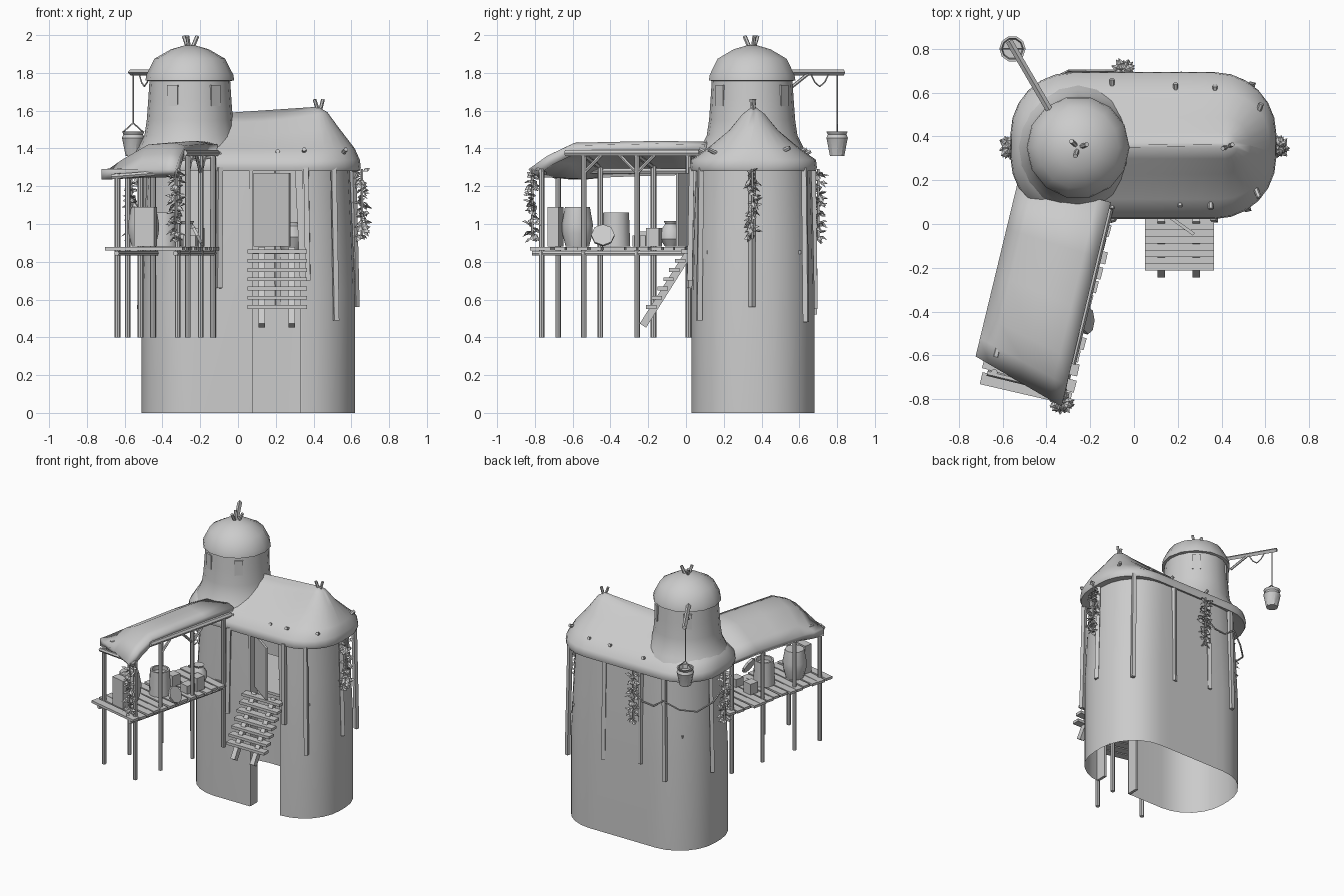
import bpy, math, random
from mathutils import Vector, Matrix

if "Cube" in bpy.data.objects:
    bpy.data.objects.remove(bpy.data.objects["Cube"])

random.seed(4)
pi = math.pi

def mesh(name, verts, faces, smooth=None):
    m = bpy.data.meshes.new(name)
    m.from_pydata([tuple(v) for v in verts], [], faces)
    o = bpy.data.objects.new(name, m)
    bpy.context.collection.objects.link(o)
    if smooth:
        m.shade_smooth()
        m.set_sharp_from_angle(angle=math.radians(smooth))
    return o

def loft(name, rings, closed=True, caps=(False, False), smooth=35):
    n = len(rings[0])
    faces = []
    for k in range(len(rings) - 1):
        for i in range(n if closed else n - 1):
            j = (i + 1) % n
            faces.append((k*n + i, k*n + j, (k+1)*n + j, (k+1)*n + i))
    if caps[0]:
        faces.append(tuple(reversed(range(n))))
    if caps[1]:
        faces.append(tuple(range((len(rings) - 1)*n, len(rings)*n)))
    return mesh(name, [p for r in rings for p in r], faces, smooth)

def lathe(name, c, prof, n=14, smooth=35, rot=None):
    rings = []
    for r, z in prof:
        ring = [Vector((r*math.cos(2*pi*i/n), r*math.sin(2*pi*i/n), z)) for i in range(n)]
        rings.append([Vector(c) + (rot @ v if rot else v) for v in ring])
    return loft(name, rings, caps=(True, True), smooth=smooth)

def rod(name, a, b, r=.013, n=8):
    a, b = Vector(a), Vector(b)
    q = (b - a).to_track_quat('Z', 'Y').to_matrix()
    return lathe(name, a, [(r, 0), (r, (b - a).length)], n, rot=q)

def box(name, c, s, rz=0, rx=0):
    R = Matrix.Rotation(rz, 3, 'Z') @ Matrix.Rotation(rx, 3, 'X')
    v = [Vector(c) + R @ Vector((x*s[0]/2, y*s[1]/2, z*s[2]/2))
         for z in (-1, 1) for x, y in ((-1, -1), (1, -1), (1, 1), (-1, 1))]
    f = [(3, 2, 1, 0), (4, 5, 6, 7)] + [(i, (i+1) % 4, (i+1) % 4 + 4, i + 4) for i in range(4)]
    return mesh(name, v, f)

def outline(cx, cy, hx, hy, r, seg=6, div=8):
    """Rounded rectangle, counter-clockwise, starting at the front right corner."""
    r = min(r, hy)
    pts = []
    for q, (sx, sy) in enumerate(((1, -1), (1, 1), (-1, 1), (-1, -1))):
        for i in range(seg + 1):
            a = -pi/2 + q*pi/2 + i/seg*pi/2
            pts.append((cx + sx*(hx - r) + r*math.cos(a), cy + sy*(hy - r) + r*math.sin(a)))
        if q in (1, 3):
            x0, x1 = cx + sx*(hx - r), cx - sx*(hx - r)
            pts += [(x0 + (x1 - x0)*i/div, cy + sy*hy) for i in range(1, div)]
    return pts

# hut wall, open along the doorway slot from the ground to the eaves
rings = []
for z, hx, hy in ((0, .565, .325), (.65, .565, .325), (1.0, .55, .318), (1.31, .535, .308)):
    o = outline(.055, .355, hx, hy, .29)[:-7]
    y = .355 - hy
    rings.append([(x, y, z) for x, y in [(.34, y)] + o + [(.08, y)]])
loft("hut_wall", rings, closed=False)
for x in (.07, .35):
    box("door_jamb", (x, .075, .64), (.02, .08, 1.28))
box("room_floor", (.06, .36, .85), (.92, .5, .02))
box("door", (.18, .02, 1.075), (.23, .015, .39), rz=-.62)

# thatched hut roof with a sagging ridge
rings = []
for z, hx, hy, r in ((1.29, .53, .30, .28), (1.28, .60, .33, .28), (1.30, .607, .335, .28), (1.34, .602, .33, .28),
                     (1.40, .575, .245, .22), (1.475, .49, .13, .13), (1.54, .43, .06, .06), (1.57, .38, .012, .012)):
    k = max(0, (z - 1.40)/.17)
    rings.append([(x, y, z + k*.05*(max(0, x)/.42)**2) for x, y in outline(.043, .358, hx, hy, r)])
loft("hut_roof", rings, caps=(True, True), smooth=50)
for dx in (-.025, .02):
    rod("ridge_stick", (.43, .355, 1.58), (.43 + dx, .355 + dx*.4, 1.66), .01, 6)

# pegs through the thatch
for x, y, z in ((-.1, .63, 1.37), (.19, .61, 1.38), (.37, .6, 1.38), (.57, .52, 1.39), (.56, .15, 1.38),
                (.35, .1, 1.38), (.21, .11, 1.37), (-.1, .1, 1.36)):
    s = Vector((.4 if x > .5 else 0, 1 if y > .35 else -1, .5)).normalized()
    p = Vector((x, y, z))
    rod("roof_peg", p - s*.03, p + s*.035, .012, 6)

# wall battens
for x, y, z in ((.37, .02, .7), (.52, .07, .49), (.625, .35, .56), (.54, .635, .48),
                (.21, .68, .55), (-.1, .68, .6), (-.3, .68, .52), (-.515, .42, .55), (-.1, .02, .66)):
    q = Vector(((x - .055)*.97 + .055, (y - .355)*.97 + .355, 1.3))
    rod("wall_batten", (x, y, z), q, .019, 4)

# round tower with domed cap
T = (-.255, .35, 0)
lathe("tower", T, [(.30, 1.34), (.265, 1.42), (.24, 1.47), (.228, 1.55), (.22, 1.66), (.213, 1.77)], 20)
lathe("tower_cap", T, [(.20, 1.755), (.235, 1.76), (.23, 1.79), (.187, 1.875), (.1, 1.925), (.03, 1.945)], 14, 45)
for a in (.3, 2.4, 4.4):
    d = Vector((math.cos(a), math.sin(a), 0))
    rod("cap_stick", Vector((T[0], T[1], 1.92)) + d*.008, Vector((T[0], T[1], 1.995)) + d*.042, .011, 6)
for a in (-2.0, 2.2, -.9, .9):
    d = Vector((math.cos(a), math.sin(a), 0))
    c = Vector((T[0], T[1], 1.68)) + d*.216
    box("tower_window", c, (.06, .012, .11), rz=a + pi/2)

# hoist beam, brace, rope and bucket
a, b = Vector((-.38, .51, 1.803)), Vector((-.57, .835, 1.803))
u = (b - a).normalized()
rod("hoist_beam", a, b, .016, 4)
rod("hoist_brace", a + u*.04 - Vector((0, 0, .09)), a + u*.17, .009, 6)
hang = [a + u*t - Vector((0, 0, .075*math.sin(pi*(t - .17)/.12))) for t in (.17, .2, .23, .26, .29)]
for p, q in zip(hang, hang[1:]):
    rod("hoist_loop", p, q, .004, 5)
B = Vector((-.555, .80, 0))
rod("hoist_rope", B + Vector((0, 0, 1.53)), B + Vector((0, 0, 1.8)), .004, 6)
lathe("bucket", B, [(.04, 1.36), (.058, 1.45), (.06, 1.455), (.052, 1.475), (.06, 1.49), (.05, 1.49), (.045, 1.46)], 10)
for s in (-1, 1):
    rod("bucket_handle", B + Vector((s*.055, 0, 1.485)), B + Vector((0, 0, 1.535)), .004, 5)

# stair
for i in range(7):
    t = i/6
    box("stair_tread", (.207, -.185 + .185*t, .56 + .295*t), (.315, .055, .02))
for x in (.125, .285):
    box("stair_stringer", (x, -.10, .665), (.035, .48, .04), rx=math.atan2(.38, .24))

# porch frame: s runs outward from the hut, p runs across
O, D, P = Vector((-.28, .08, 0)), Vector((-.235, -.972, 0)), Vector((.972, -.235, 0))
ang = math.atan2(P.y, P.x)
def at(s, p, z):
    return O + D*s + P*p + Vector((0, 0, z))

for i in range(14):
    s = .0 + .066*i
    w = .41 + random.uniform(-.02, .03)
    box("deck_plank", at(s, -.012, .868), (w, .056, .018), rz=ang + random.uniform(-.03, .03))
for p in (-.16, .16):
    rod("deck_beam", at(-.02, p, .845), at(.88, p, .845), .014, 6)
for s in (.03, .31, .60, .83):
    low = .05 if s > .8 else 0
    rod("porch_post", at(s, .16, .4), at(s, .16, 1.39 - 2*low), .015)
    rod("porch_post", at(s - .01, -.17, .4), at(s - .01, -.17, 1.32 - low), .015)
    rod("roof_crossbeam", at(s, -.2, 1.30 - low), at(s, .17, 1.365 - 1.7*low), .014, 6)
rod("roof_beam", at(-.03, .165, 1.375), at(.70, .165, 1.375), .018, 6)
rod("roof_beam", at(-.03, -.18, 1.28), at(.75, -.18, 1.28), .016, 6)
for s, e in ((.31, -1), (.31, 1), (.60, -1)):
    rod("post_brace", at(s, .16, 1.27), at(s + e*.1, .16, 1.37), .010, 6)

# porch roof, drooping toward its outer end
S = (-.06, .2, .45, .68, .8, .9)
drop = (0, -.005, 0, .005, .06, .15)
prof = ((-.27, 1.30), (-.2, 1.345), (-.05, 1.425), (.1, 1.435), (.165, 1.42))
V = [at(s - (.165 - p)*.3*max(0, s)/.9, p, max(z - d, 1.29)) for s, d in zip(S, drop) for p, z in prof]
n = len(prof)
F = [(i*n + j, (i+1)*n + j, (i+1)*n + j + 1, i*n + j + 1) for i in range(len(S) - 1) for j in range(n - 1)]
roof = mesh("porch_roof", V, F, 50)
m = roof.modifiers.new("thickness", 'SOLIDIFY')
m.thickness, m.offset = .055, -1

# stores on the deck
lathe("barrel", (-.50, -.575, .88), [(.062, 0), (.08, .07), (.082, .12), (.066, .21)], 12)
lathe("tub", (-.39, -.37, .88), [(.075, 0), (.068, .18), (.055, .18), (.055, .15)], 12)
lathe("round_pot", (-.27, -.08, .88), [(.03, 0), (.058, .04), (.055, .085), (.03, .12), (.038, .135)], 12)
lathe("leaning_lid", (-.215, -.44, .94), [(.062, -.008), (.062, .008)], 8, rot=Matrix.Rotation(1.1, 3, 'Y'))
for x, y, h in ((-.25, -.24, .06), (-.22, -.17, .1), (-.4, -.2, .08)):
    box("crate", (x, y, .88 + h/2), (.07, .07, h), rz=ang)
box("tall_crate", (-.49, -.69, .985), (.11, .06, .21), rz=ang)
lathe("indoor_jar", (.28, .22, .86), [(.05, 0), (.08, .07), (.06, .13), (.03, .15)], 12)

# hanging leaf vines
for x, y in ((.655, .35), (-.05, .70), (-.565, .35), (-.33, -.815)):
    rod("vine_stem", (x, y, .92), (x, y, 1.29), .007, 5)
    V, F = [], []
    for i in range(60):
        z = 1.28 - .36*i/60
        w = .6 + .5*abs(math.sin(z*24))
        a, tilt = random.uniform(0, 2*pi), random.uniform(-1.1, .5)
        d = Vector((math.cos(a), math.sin(a), tilt)).normalized()
        t = Vector((-math.sin(a), math.cos(a), random.uniform(-.5, .5)))
        c = Vector((x, y, z)) + d*.008
        k = len(V)
        V += [c, c + d*.022*w + t*.018, c + d*.05*w, c + d*.022*w - t*.018, c + d*.025*w + Vector((0, 0, .012))]
        F += [(k, k+1, k+4), (k+1, k+2, k+4), (k+2, k+3, k+4), (k+3, k, k+4)]
    mesh("vine_leaves", V, F)

# sagging garland around the back left corner
G = [Vector(g) for g in ((-.05, .70, 1.14), (-.13, .70, 1.08), (-.22, .70, 1.07), (-.30, .70, 1.13),
                         (-.40, .65, 1.07), (-.49, .57, 1.05), (-.54, .45, 1.09), (-.55, .36, 1.15))]
for p, q in zip(G, G[1:]):
    rod("garland", p, q, .006, 5)
